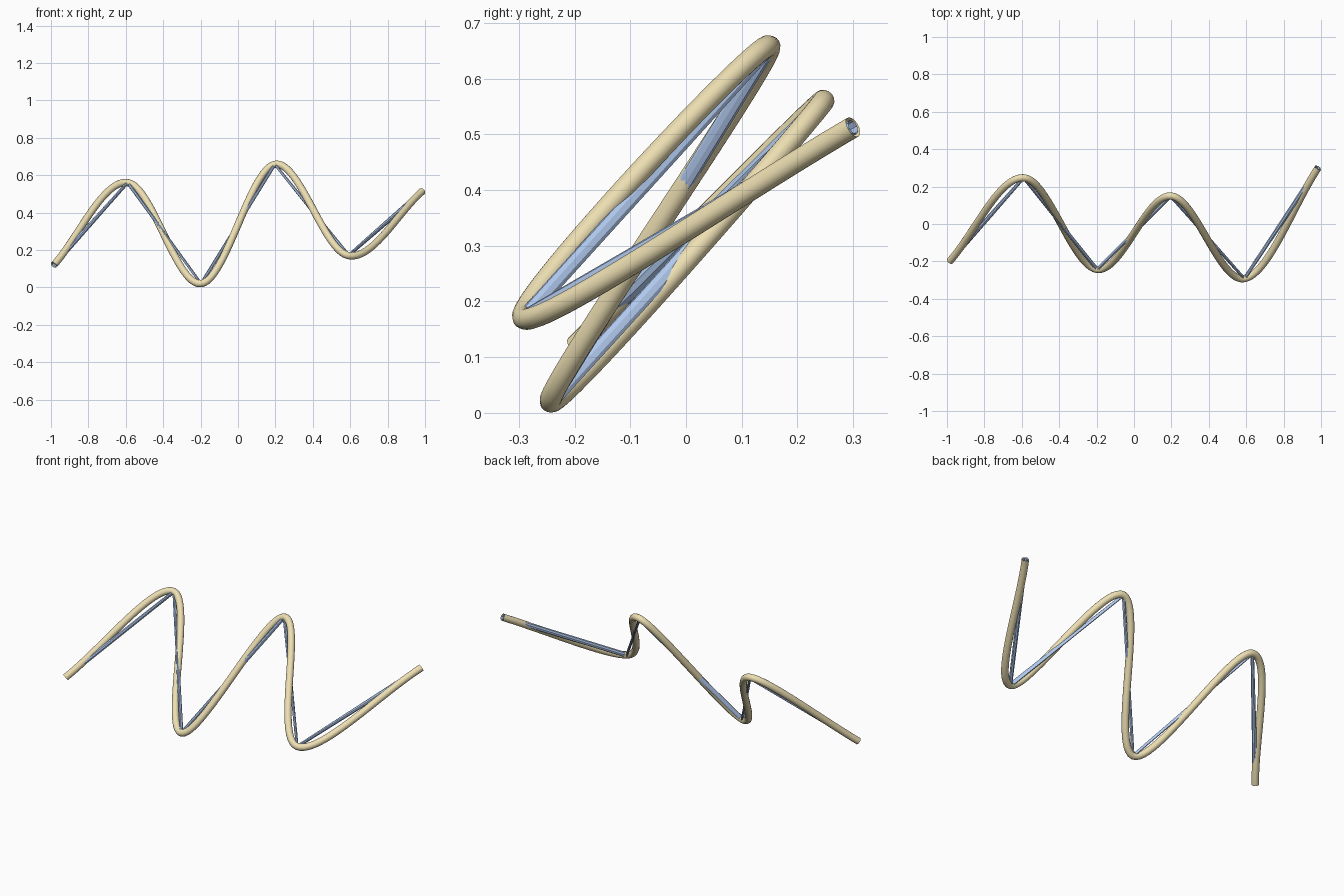
import bpy
from mathutils import Vector

if "Cube" in bpy.data.objects:
    bpy.data.objects.remove(bpy.data.objects["Cube"])

# Points shared by the straight and the smooth path
PTS = [Vector(p) for p in (
    (-0.984, -0.198, 0.12), (-0.59, 0.247, 0.56), (-0.197, -0.243, 0.02),
    (0.197, 0.15, 0.658), (0.59, -0.292, 0.17), (0.984, 0.30, 0.513))]


def material(name, color):
    m = bpy.data.materials.new(name)
    m.diffuse_color = color
    m.use_nodes = True
    m.node_tree.nodes["Principled BSDF"].inputs["Base Color"].default_value = m.diffuse_color
    return m


def smooth_path(pts, steps):
    """Catmull-Rom path through all points, ends extended by reflection."""
    ext = [2 * pts[0] - pts[1]] + pts + [2 * pts[-1] - pts[-2]]
    path = []
    for a, b, c, d in zip(ext, ext[1:], ext[2:], ext[3:]):
        for i in range(steps):
            t = i / steps
            path.append(0.5 * (2 * b + (c - a) * t
                               + (2 * a - 5 * b + 4 * c - d) * t ** 2
                               + (3 * b - a - 3 * c + d) * t ** 3))
    return path + [pts[-1]]


def tube(name, path, radius, resolution, smooth, mat):
    cu = bpy.data.curves.new(name, 'CURVE')
    cu.dimensions = '3D'
    cu.bevel_depth = radius
    cu.bevel_resolution = resolution
    sp = cu.splines.new('POLY')
    sp.points.add(len(path) - 1)
    for point, co in zip(sp.points, path):
        point.co = (*co, 1)
    sp.use_smooth = smooth
    cu.materials.append(mat)
    ob = bpy.data.objects.new(name, cu)
    bpy.context.collection.objects.link(ob)
    bpy.ops.object.select_all(action='DESELECT')
    ob.select_set(True)
    bpy.context.view_layer.objects.active = ob
    bpy.ops.object.convert(target='MESH')


# Smooth tan tube
tube("smooth_tube", smooth_path(PTS, 24), 0.0195, 6, True,
     material("tan", (0.85, 0.74, 0.45, 1)))

# Thin blue straight-segment tube
tube("straight_tube", PTS, 0.014, 2, False,
     material("blue", (0.45, 0.6, 0.88, 1)))
